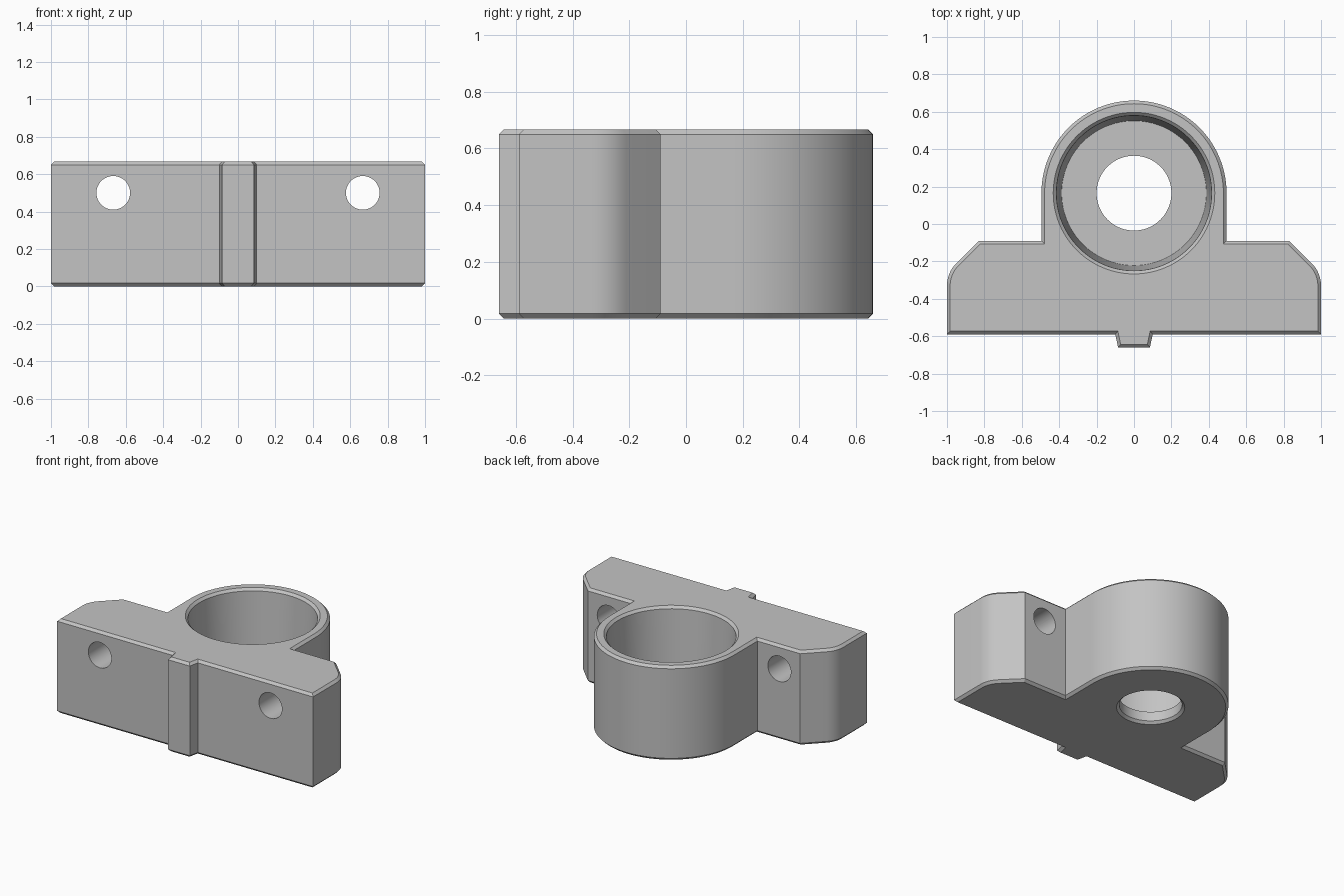
import bpy, bmesh, math
from mathutils import Vector

if "Cube" in bpy.data.objects:
    bpy.data.objects.remove(bpy.data.objects["Cube"])

H, C = 0.667, 0.017          # height, edge chamfer
CY = 0.165                   # bore centre in y

grey = bpy.data.materials.new("light_grey")
grey.diffuse_color = (0.55, 0.55, 0.55, 1)
grey.use_nodes = True
grey.node_tree.nodes["Principled BSDF"].inputs["Base Color"].default_value = grey.diffuse_color


def make_object(name, bm):
    bmesh.ops.recalc_face_normals(bm, faces=bm.faces)
    me = bpy.data.meshes.new(name)
    bm.to_mesh(me)
    bm.free()
    me.materials.append(grey)
    ob = bpy.data.objects.new(name, me)
    bpy.context.collection.objects.link(ob)
    return ob


def skin(name, rings):
    """Closed solid through a stack of equal-length point rings."""
    bm = bmesh.new()
    vs = [[bm.verts.new(p) for p in r] for r in rings]
    n = len(vs[0])
    for a, b in zip(vs, vs[1:]):
        for i in range(n):
            j = (i + 1) % n
            bm.faces.new((a[i], a[j], b[j], b[i]))
    bm.faces.new(vs[0][::-1])
    bm.faces.new(vs[-1])
    return make_object(name, bm)


def arc(cx, cy, r, a0, a1, n):
    return [(cx + r * math.cos(math.radians(a0 + (a1 - a0) * i / n)),
             cy + r * math.sin(math.radians(a0 + (a1 - a0) * i / n))) for i in range(n + 1)]


def inset(pts, d):
    """Mitred inward offset of a counter-clockwise outline."""
    out = []
    for i, p in enumerate(pts):
        p, a, b = Vector(p), Vector(pts[i - 1]), Vector(pts[(i + 1) % len(pts)])
        e, f = (p - a).normalized(), (b - p).normalized()
        n1, n2 = Vector((-e.y, e.x)), Vector((-f.y, f.x))
        out.append(tuple(p + (n1 + n2) * d / (1 + n1.dot(n2))))
    return out


# right half of the outline: key tab, foot, rounded shoulder, boss arc
half = [(0.085, -0.66), (0.1, -0.59), (1, -0.59)]
R = 0.17
half += arc(1 - R, -0.33, R, 0, 45, 8)
half += [(0.83, -0.09), (0.495, -0.09)]
half += arc(0, CY, 0.495, 0, 90, 32)
outline = half + [(-x, y) for x, y in half[-2::-1]]
small = inset(outline, C)

body = skin("bearing_block", [[(x, y, z) for x, y in ring] for ring, z in
            ((small, 0), (outline, C), (outline, H - C), (small, H))])

# stepped, slightly tapered bore with chamfered rims
bore_profile = [(0.237, -0.02), (0.2, 0.017), (0.2, 0.083), (0.387, 0.083),
                (0.415, H - C), (0.453, H + 0.021)]
cutters = [skin("bore_cutter", [[(x, y, z) for x, y in arc(0, CY, r, 0, 360, 96)[:-1]]
                                for r, z in bore_profile])]
# two bolt holes through the foot
for s in (-1, 1):
    ring = arc(s * 0.667, 0.5, 0.09, 0, 360, 48)[:-1]
    cutters.append(skin("bolt_hole_cutter", [[(x, y, z) for x, z in ring] for y in (-0.8, 0.0)]))

bpy.context.view_layer.objects.active = body
for c in cutters:
    m = body.modifiers.new("cut", 'BOOLEAN')
    m.operation, m.solver, m.object = 'DIFFERENCE', 'EXACT', c
    bpy.ops.object.modifier_apply(modifier=m.name)
    bpy.data.objects.remove(c)

body.select_set(True)
bpy.ops.object.shade_smooth_by_angle(angle=math.radians(20))
